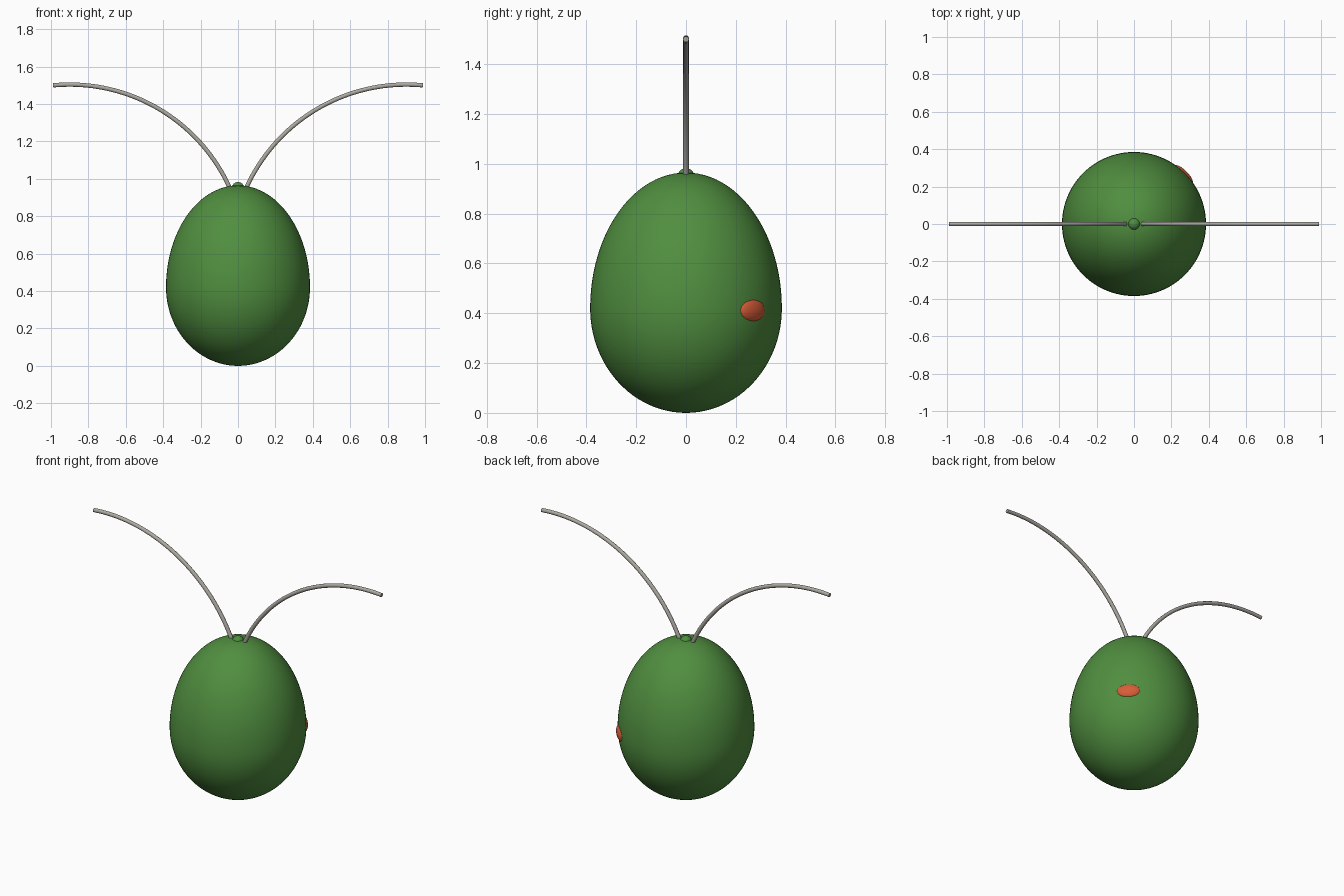
import bpy
import math

cube = bpy.data.objects.get("Cube")
if cube:
    bpy.data.objects.remove(cube, do_unlink=True)


def material(name, rgb):
    mat = bpy.data.materials.new(name)
    mat.use_nodes = True
    mat.diffuse_color = (*rgb, 1)
    bsdf = mat.node_tree.nodes["Principled BSDF"]
    bsdf.inputs["Base Color"].default_value = (*rgb, 1)
    bsdf.inputs["Roughness"].default_value = 0.6
    return mat


green = material("leaf green", (0.08, 0.27, 0.05))
red = material("orange red", (0.68, 0.11, 0.04))
grey = material("warm grey", (0.42, 0.40, 0.36))


def ellipsoid(name, center, radii, mat, angle=0, segments=32, rings=16):
    bpy.ops.mesh.primitive_uv_sphere_add(segments=segments, ring_count=rings, radius=1)
    ob = bpy.context.object
    ob.name = name
    for v in ob.data.vertices:
        v.co = [c * r for c, r in zip(v.co, radii)]
    ob.location = center
    ob.rotation_euler.z = angle
    ob.data.materials.append(mat)
    bpy.ops.object.shade_smooth()
    return ob


# Egg body: rounder below the widest ring, taller above it
WIDEST, HEIGHT, GIRTH = 0.42, 0.965, 0.385
body = ellipsoid("egg_body", (0, 0, WIDEST), (GIRTH, GIRTH, WIDEST), green,
                 segments=96, rings=48)
for v in body.data.vertices:
    if v.co.z > 0:
        v.co.z *= (HEIGHT - WIDEST) / WIDEST

# Small knob on the crown
ellipsoid("crown_knob", (0, 0, 0.95), (0.033, 0.033, 0.033), green)

# Oval spot, pressed into the body on one rear side
turn = math.radians(45)
ellipsoid("oval_spot", (0.37 * math.cos(turn), 0.37 * math.sin(turn), 0.412),
          (0.027, 0.072, 0.048), red, turn)


# Two antennae, each a circular arc swept as a thin tube
def antenna(name, side):
    radius, cx, cz = 0.939, 0.9, 0.565
    start, end, count = math.radians(158), math.radians(84.6), 40
    curve = bpy.data.curves.new(name, "CURVE")
    curve.dimensions = "3D"
    curve.bevel_depth = 0.012
    curve.bevel_resolution = 3
    curve.use_fill_caps = True
    line = curve.splines.new("POLY")
    line.points.add(count)
    for i, p in enumerate(line.points):
        a = start + (end - start) * i / count
        p.co = (side * (cx + radius * math.cos(a)), 0, cz + radius * math.sin(a), 1)
    curve.materials.append(grey)
    ob = bpy.data.objects.new(name, curve)
    bpy.context.collection.objects.link(ob)
    bpy.ops.object.select_all(action="DESELECT")
    ob.select_set(True)
    bpy.context.view_layer.objects.active = ob
    bpy.ops.object.convert(target="MESH")
    bpy.ops.object.shade_smooth_by_angle(angle=math.radians(40))


antenna("left_antenna", 1)
antenna("right_antenna", -1)
